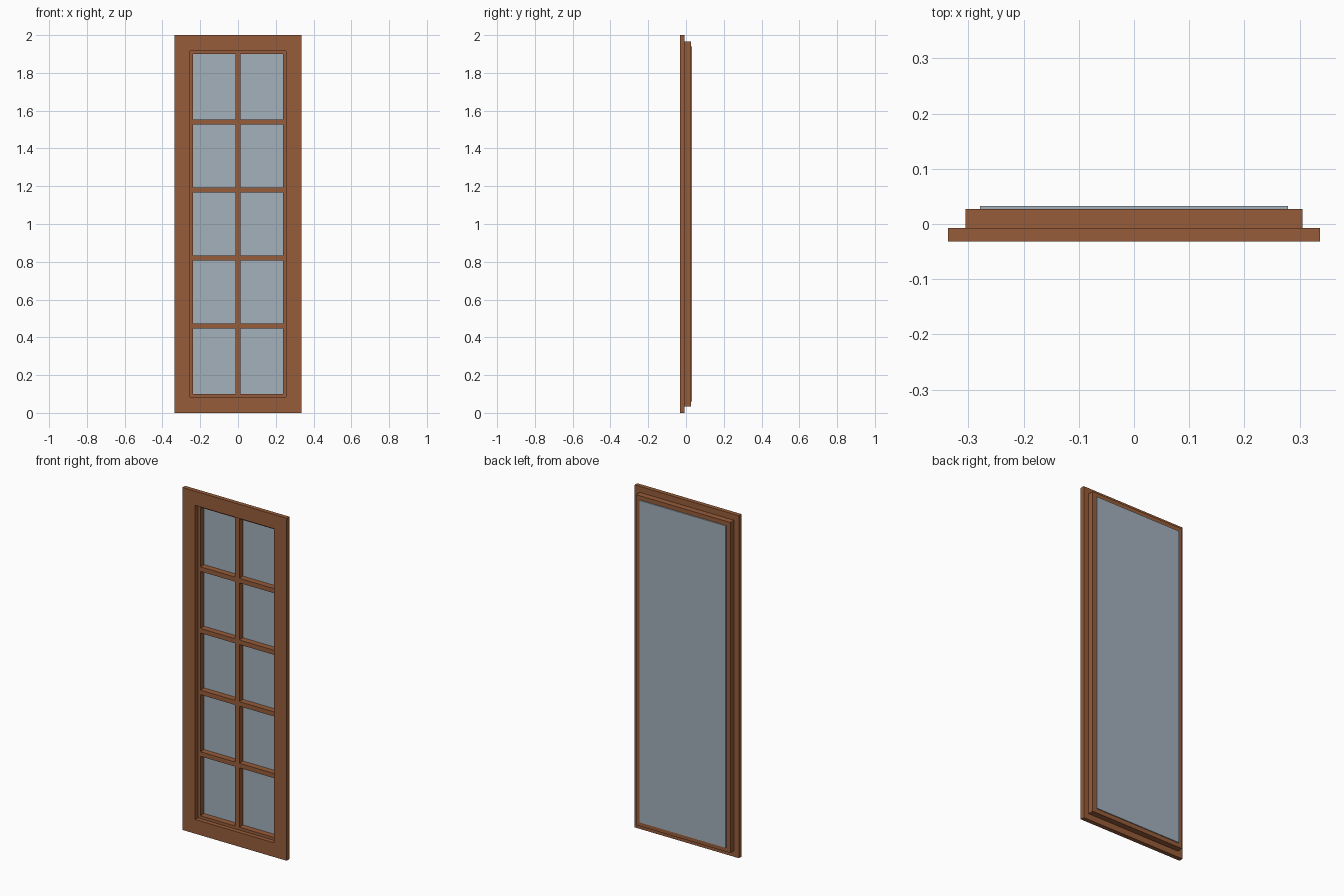
import bpy

if "Cube" in bpy.data.objects:
    bpy.data.objects.remove(bpy.data.objects["Cube"])


def material(name, rgb):
    m = bpy.data.materials.new(name)
    m.diffuse_color = (*rgb, 1.0)
    m.use_nodes = True
    m.node_tree.nodes["Principled BSDF"].inputs["Base Color"].default_value = m.diffuse_color
    return m


WOOD = material("brown wood", (0.31, 0.107, 0.042))
GLASS = material("blue grey glass", (0.37, 0.44, 0.50))


def box(name, x, y, z, mat):
    """Box from (min, max) ranges on each axis."""
    bpy.ops.mesh.primitive_cube_add(size=1)
    o = bpy.context.object
    o.name = name
    for v in o.data.vertices:
        v.co = [r[0] if c < 0 else r[1] for c, r in zip(v.co, (x, y, z))]
    o.data.materials.append(mat)
    return o


W, H = 0.337, 2.0
FRONT, STEP, REAR, BACK = -0.032, -0.007, 0.027, 0.0325

# front casing: full-width rails with stiles between them
for name, z in (("bottom", (0, 0.083)), ("top", (H - 0.083, H))):
    box(f"casing_rail_{name}", (-W, W), (FRONT, STEP), z, WOOD)
for name, x in (("left", (-W, -0.255)), ("right", (0.255, W))):
    box(f"casing_stile_{name}", x, (FRONT, STEP), (0.083, H - 0.083), WOOD)

# rear sash: full-height stiles with rails between them
for name, x in (("left", (-0.305, -0.238)), ("right", (0.238, 0.305))):
    box(f"sash_stile_{name}", x, (STEP, REAR), (0.035, H - 0.035), WOOD)
for name, z in (("bottom", (0.035, 0.10)), ("top", (H - 0.10, H - 0.035))):
    box(f"sash_rail_{name}", (-0.238, 0.238), (STEP, REAR), z, WOOD)

# glazing bars: one upright, four levels split at the upright
B = 0.0135
box("glazing_bar_upright", (-B, B), (STEP, REAR), (0.10, H - 0.10), WOOD)
for i in range(4):
    zc = 0.46 + 0.36 * i
    for side, x in (("left", (-0.238, -B)), ("right", (B, 0.238))):
        box(f"glazing_bar_{side}_{i + 1}", x, (STEP, REAR), (zc - B, zc + B), WOOD)

# single glass sheet on the back of the sash
box("glass_pane", (-0.279, 0.279), (REAR, BACK), (0.06, H - 0.06), GLASS)
